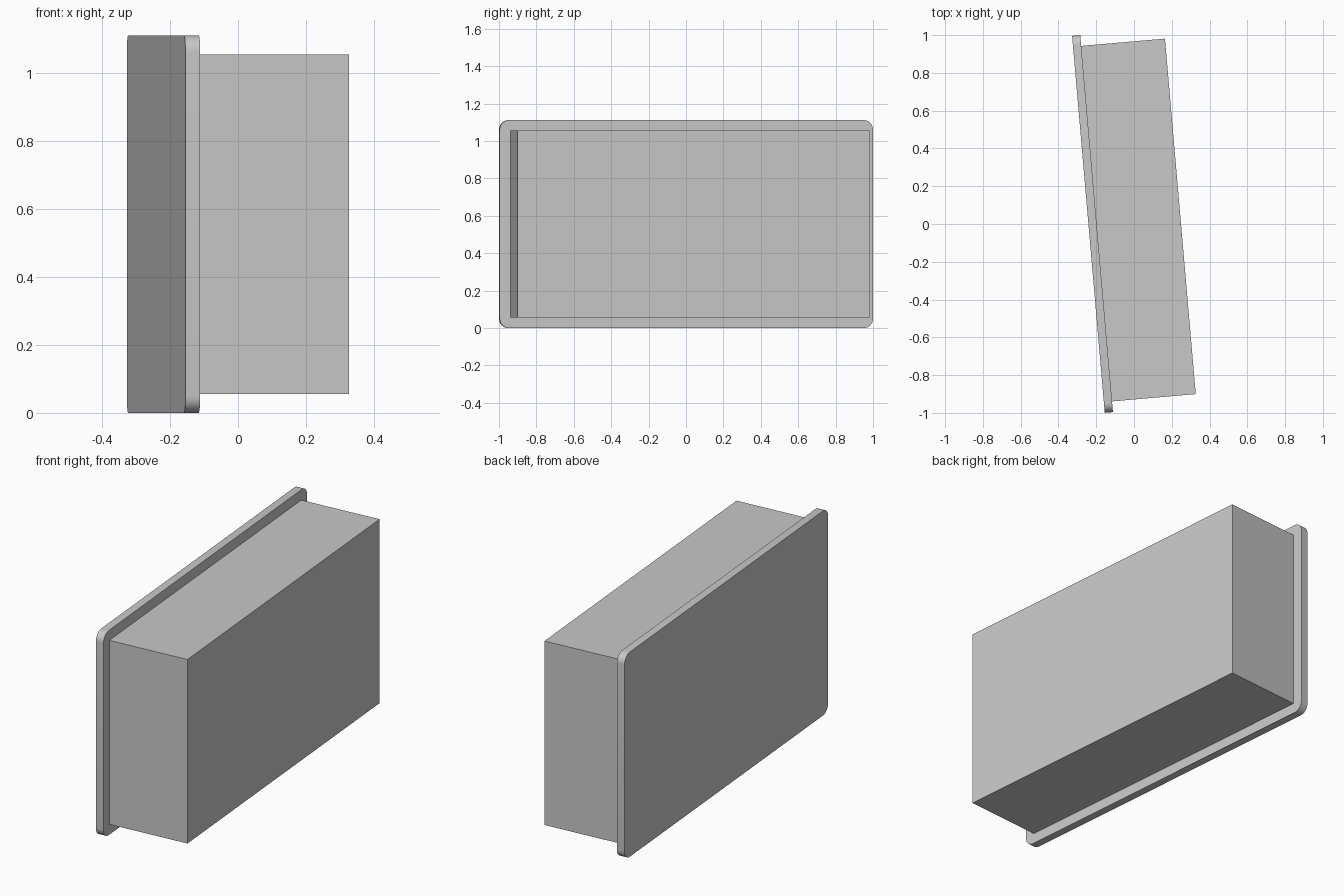
import bpy
import bmesh
from math import atan2
from mathutils import Matrix

old = bpy.data.objects.get("Cube")
if old:
    bpy.data.objects.remove(old, do_unlink=True)

# Plain grey finish
grey = bpy.data.materials.new("light_grey")
grey.use_nodes = True
colour = (0.58, 0.58, 0.58, 1)
grey.diffuse_color = colour
grey.node_tree.nodes["Principled BSDF"].inputs["Base Color"].default_value = colour

# The whole model is turned slightly about the vertical axis
TURN = Matrix.Rotation(atan2(0.173, 1.996), 4, "Z")
MID_Y, MID_Z = 0.019, 0.556


def block(name, x0, x1, length, height, radius=0):
    """Box between x0 and x1, with optional rounding of its four x-wise edges."""
    bm = bmesh.new()
    bmesh.ops.create_cube(bm, size=1)
    bmesh.ops.scale(bm, vec=(x1 - x0, length, height), verts=bm.verts)
    bmesh.ops.translate(bm, vec=((x0 + x1) / 2, MID_Y, MID_Z), verts=bm.verts)
    if radius:
        edges = [e for e in bm.edges
                 if abs(e.verts[0].co.x - e.verts[1].co.x) > 0.01]
        bmesh.ops.bevel(bm, geom=edges, offset=radius, segments=8,
                        profile=0.5, affect="EDGES")
    bmesh.ops.transform(bm, matrix=TURN, verts=bm.verts)
    mesh = bpy.data.meshes.new(name)
    bm.to_mesh(mesh)
    bm.free()
    mesh.materials.append(grey)
    obj = bpy.data.objects.new(name, mesh)
    bpy.context.collection.objects.link(obj)
    return obj


# Thin flange with rounded corners, and the deep body behind it
flange = block("flange_plate", -0.2405, -0.197, 2.003, 1.112, radius=0.05)
body = block("box_body", -0.197, 0.248, 1.889, 1.0)

# Smooth the rounded corners, keep hard edges sharp
bpy.ops.object.select_all(action="DESELECT")
flange.select_set(True)
bpy.context.view_layer.objects.active = flange
bpy.ops.object.shade_smooth_by_angle(angle=0.6)
